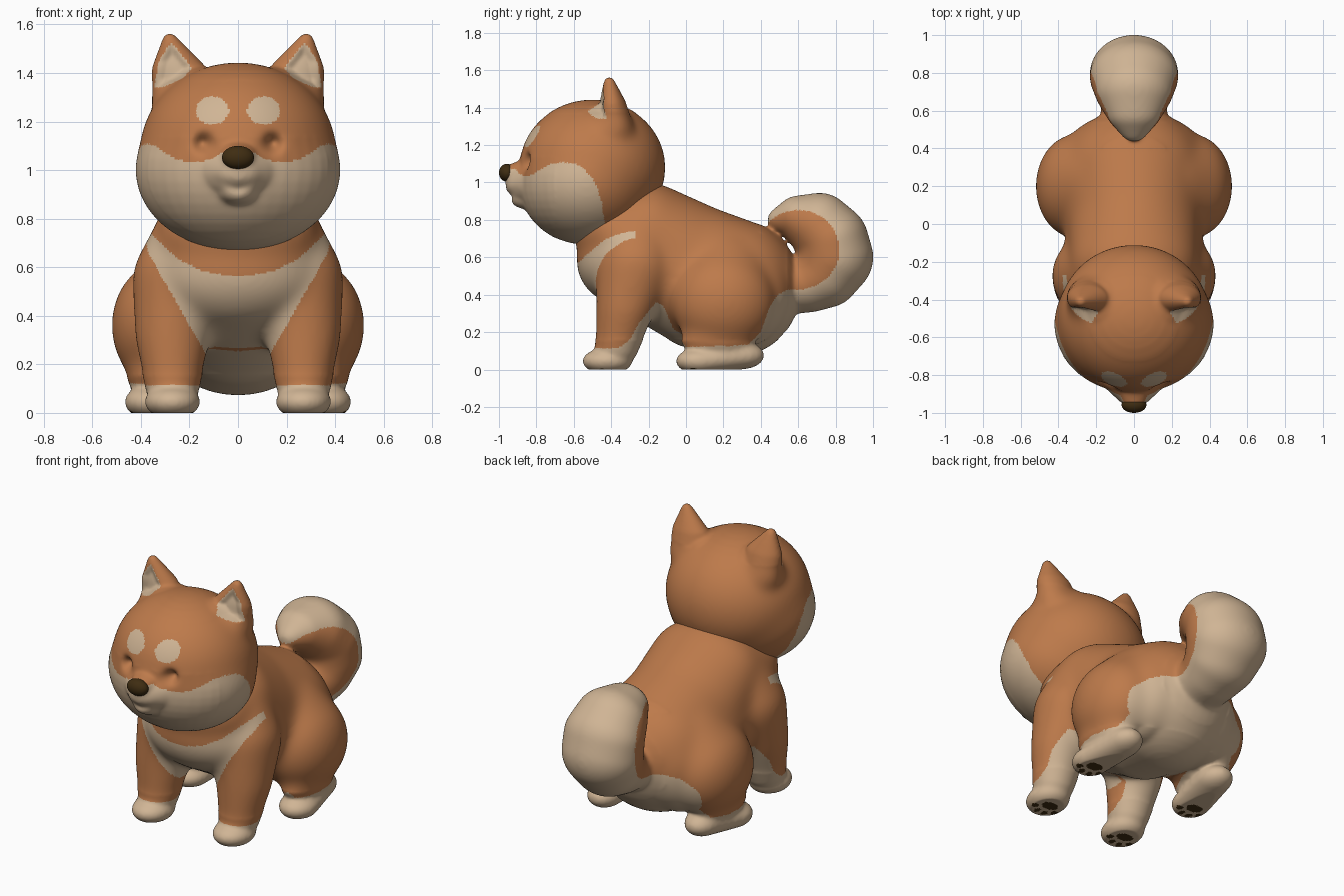
import bpy, bmesh, math

if "Cube" in bpy.data.objects:
    bpy.data.objects.remove(bpy.data.objects["Cube"])

def material(name, rgb):
    m = bpy.data.materials.new(name)
    m.diffuse_color = (*rgb, 1)
    m.use_nodes = True
    m.node_tree.nodes["Principled BSDF"].inputs["Base Color"].default_value = m.diffuse_color
    return m

ORANGE, CREAM, DARK = 0, 1, 2
MATS = [material("orange fur", (0.51, 0.195, 0.07)),
        material("cream fur", (0.63, 0.46, 0.30)),
        material("dark brown", (0.05, 0.026, 0.006))]

# unit sphere made once and reused for every volume
bm = bmesh.new()
bmesh.ops.create_uvsphere(bm, u_segments=40, v_segments=22, radius=1)
bm.verts.index_update()
BALL_V = [tuple(v.co) for v in bm.verts]
BALL_F = [[v.index for v in f.verts] for f in bm.faces]
bm.free()

def lerp(x, pts):
    """Piecewise linear curve through pts, sorted by first value."""
    if x <= pts[0][0]:
        return pts[0][1]
    for (a, b), (c, d) in zip(pts, pts[1:]):
        if x <= c:
            return b + (d - b) * (x - a) / (c - a)
    return pts[-1][1]

def chain(keys, mirror=False, steps=6):
    """Row of ellipsoids (x, y, z, rx, ry, rz) blended between keys."""
    balls = [keys[0]]
    for a, b in zip(keys, keys[1:]):
        for i in range(1, steps + 1):
            balls.append([p + (q - p) * i / steps for p, q in zip(a, b)])
    if mirror:
        balls += [(-b[0], *b[1:]) for b in balls]
    return balls

def make(name, balls, voxel=0, smooth=0):
    """Object from ellipsoids; overlapping volumes are fused and smoothed."""
    verts, faces = [], []
    for x, y, z, rx, ry, rz in balls:
        n = len(verts)
        verts += [(x + a * rx, y + b * ry, z + c * rz) for a, b, c in BALL_V]
        faces += [[i + n for i in f] for f in BALL_F]
    me = bpy.data.meshes.new(name)
    me.from_pydata(verts, [], faces)
    ob = bpy.data.objects.new(name, me)
    bpy.context.collection.objects.link(ob)
    if voxel:
        r = ob.modifiers.new("fuse", 'REMESH')
        r.mode = 'VOXEL'
        r.voxel_size = voxel
        s = ob.modifiers.new("soften", 'SMOOTH')
        s.factor = 0.5
        s.iterations = smooth
        bake(ob)
    return ob

def bake(ob):
    dg = bpy.context.evaluated_depsgraph_get()
    new = bpy.data.meshes.new_from_object(ob.evaluated_get(dg))
    ob.modifiers.clear()
    ob.data = new

def soften(ob, test, iterations):
    """Extra smoothing only where test(co) holds."""
    g = ob.vertex_groups.new(name="soft")
    g.add([v.index for v in ob.data.vertices if test(v.co)], 1.0, 'REPLACE')
    s = ob.modifiers.new("soften", 'SMOOTH')
    s.factor = 0.5
    s.iterations = iterations
    s.vertex_group = "soft"
    bake(ob)

def paint(ob, rule):
    me = ob.data
    me.update()
    me.materials.clear()
    for m in MATS:
        me.materials.append(m)
    for p in me.polygons:
        p.material_index = rule(p.center, p.normal)
        p.use_smooth = True

# ---------- body, legs and tail ----------
balls = chain([(0, -.36, .73, .33, .24, .22), (0, -.20, .745, .34, .255, .255),
               (0, .05, .505, .36, .30, .385)])                                     # neck and back
balls += chain([(0, -.30, .58, .37, .288, .25), (0, .05, .50, .365, .30, .388),
                (0, .27, .437, .385, .345, .365)])                                  # torso
balls += chain([(.10, -.25, .74, .24, .22, .20), (.24, -.27, .55, .197, .21, .20),
                (.27, -.325, .32, .158, .158, .12), (.27, -.37, .12, .115, .118, .10)], True)  # front legs
balls += chain([(.27, -.42, .045, .115, .135, .07)], True)                          # front paws
balls += chain([(.31, .20, .36, .213, .278, .265), (.20, .20, .48, .20, .27, .25)], True)  # haunches
balls += chain([(.20, .30, .40, .18, .25, .28), (.345, .17, .17, .115, .20, .12)], True, 0 or 1)  # rump, shin
balls += chain([(.36, .07, .045, .108, .125, .07), (.325, .29, .075, .10, .13, .075)], True)  # hind feet
balls += chain([(0, .48, .43, .17, .14, .14), (0, .66, .46, .18, .15, .155),
                (0, .75, .52, .21, .185, .19), (0, .795, .60, .235, .207, .207),
                (0, .78, .69, .235, .196, .196), (0, .715, .765, .21, .18, .18),
                (0, .60, .81, .15, .12, .12), (0, .50, .80, .075, .065, .065)])     # curled tail
body = make("body", balls, 0.0098, 24)
soften(body, lambda c: c.z > .16 and c.y < .54 and not (c.y > .4 and c.z > .73), 100)
soften(body, lambda c: .07 < c.z < .2 and c.y < .54, 30)
for v in body.data.vertices:                                  # flat soles
    v.co.z = max(v.co.z, 0.0)

PADS = []                                                     # paw pads: x, y, radii
for px, py in ((.27, -.40), (.36, .09)):
    PADS.append((px, py, .05, .036))
    PADS += [(px + dx, py - dy, .018, .022)
             for dx, dy in ((-.068, .045), (-.025, .08), (.025, .08), (.068, .045))]

COLLAR = [(0, .565), (.08, .57), (.15, .585), (.25, .635), (.36, .74)]
BIB = [(.20, .12), (.26, .14), (.30, .165), (.50, .28), (.66, .37), (.74, .385)]
UNDER = [(-.36, .115), (-.30, .16), (-.25, .25), (-.16, .36), (-.12, .34), (-.06, .20), (0, .12),
         (.33, .13), (.40, .20), (.45, .34), (.49, .40), (.55, .43), (.62, .43)]

def body_rule(c, n):
    ax = abs(c.x)
    if c.z < .04 and n.z < -.35:
        for px, py, rx, ry in PADS:
            if ((ax - px) / rx) ** 2 + ((c.y - py) / ry) ** 2 < 1:
                return DARK
    if c.y > .6 or (c.y > .42 and c.z > .735):                # tail, orange inside the curl
        d = ((c.y - .6) / .22) ** 2 + ((c.z - .64) / .212) ** 2
        return ORANGE if d < 1 else CREAM
    if c.z < lerp(c.y, UNDER):                                # paws, belly and rump
        return CREAM
    if ax < .2 and c.z < .3 and n.z < .2 and c.y > -.25:
        return CREAM
    if c.y < -.27 and c.z < lerp(ax, COLLAR) and ax < lerp(c.z, BIB):
        return CREAM
    return ORANGE

paint(body, body_rule)

# ---------- head with muzzle and ears ----------
balls = chain([(0, -.50, 1.08, .405, .392, .363), (0, -.53, 1.0, .425, .365, .335)])  # skull and cheeks
balls += chain([(0, -.80, 1.0, .185, .12, .135), (0, -.885, .99, .105, .08, .095)])   # muzzle
balls += chain([(0, -.82, 1.06, .10, .12, .07), (0, -.935, 1.05, .063, .05, .048)])   # bridge
balls += chain([(0, -.80, .92, .13, .08, .08), (0, -.865, .92, .08, .075, .06)])      # chin
balls += chain([(.14, -.44, 1.30, .14, .17, .125), (.225, -.41, 1.27, .132, .14, .12)], True)  # ear roots
balls += chain([(.235, -.38, 1.29, .125, .10, .10), (.245, -.395, 1.42, .11, .075, .05),
                (.281, -.41, 1.535, .032, .03, .03)], True, 12)                       # ears
head = make("head", balls, 0.0098, 12)
soften(head, lambda c: c.z < 1.37 and (c.y > -.70 or c.z > 1.14), 80)

EAR_IN = [(1.34, .31), (1.38, .225), (1.42, .19), (1.52, .27)]
EAR_OUT = [(1.34, .345), (1.45, .325), (1.52, .28)]

def ear_edge(c):
    """Distance inside the ear opening, negative outside."""
    if not (1.34 < c.z < 1.52 and c.y < -.37):
        return -1
    return min(abs(c.x) - lerp(c.z, EAR_IN), lerp(c.z, EAR_OUT) - abs(c.x))

# hollows: ears, closed eyes and mouth line
for v in head.data.vertices:
    c = v.co
    ax = abs(c.x)
    edge = ear_edge(c)
    if edge > 0 and c.y < -.40:
        c.y += .022 * min(1, edge / .035)
    elif c.y < -.65:
        d2 = (ax - .143) ** 2 + (c.z - 1.112) ** 2
        c.y += .055 * math.exp(-d2 / (2 * .025 ** 2))
        if ax < .12:
            dz = c.z - (.925 + .3 * ax)
            c.y += .013 * (1 - ax / .12) * math.exp(-dz * dz / (2 * .016 ** 2))

MASK = [(0, 1.08), (.07, 1.07), (.10, 1.05), (.15, 1.033), (.20, 1.033), (.25, 1.043),
        (.30, 1.07), (.34, 1.10), (.37, 1.108), (.42, 1.10)]
CHEEK = [(.70, -.42), (.80, -.437), (.90, -.452), (.97, -.475), (1.02, -.50), (1.08, -.55), (1.11, -.61)]

def head_rule(c, n):
    ax = abs(c.x)
    if n.y < .1 and ear_edge(c) > 0:                          # inner ears
        return CREAM
    if c.y < -.6 and ((ax - .106) / .068) ** 2 + ((c.z - 1.245) / .058) ** 2 < 1:
        return CREAM                                          # brow spots
    if c.z < lerp(ax, MASK) and c.y < lerp(c.z, CHEEK):
        return CREAM                                          # pale face mask
    return ORANGE

paint(head, head_rule)

# ---------- nose ----------
nose = make("nose", chain([(0, -.957, 1.052, .066, .043, .048)]))
paint(nose, lambda c, n: DARK)
